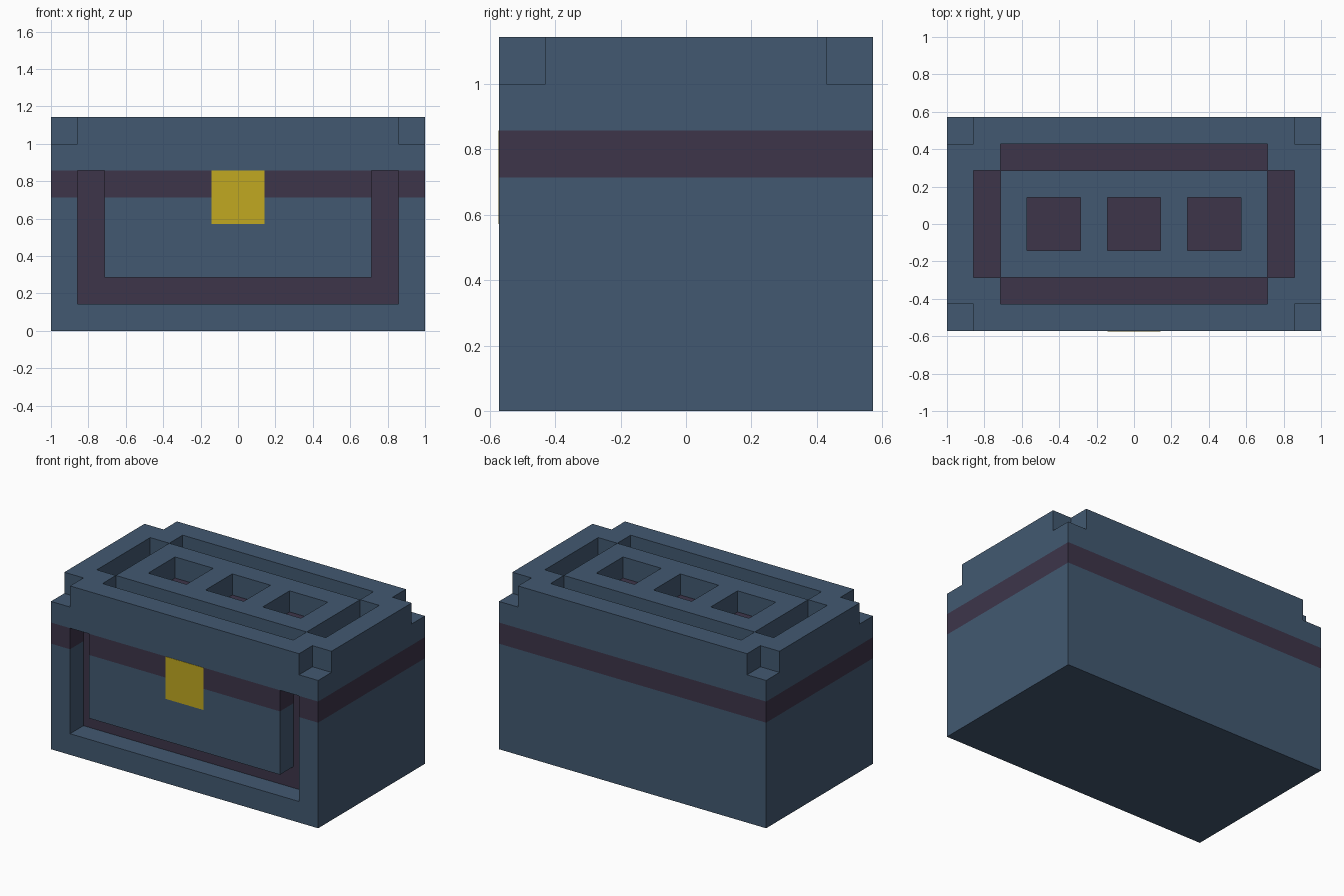
import bpy, bmesh
from mathutils import Vector

U = 1 / 7  # one block unit; the chest is 14 x 8 x 8 blocks

if "Cube" in bpy.data.objects:
    bpy.data.objects.remove(bpy.data.objects["Cube"], do_unlink=True)


def material(name, rgb):
    lin = [(c / 255 / 12.92) if c < 11 else ((c / 255 + 0.055) / 1.055) ** 2.4 for c in rgb]
    m = bpy.data.materials.new(name)
    m.use_nodes = True
    m.diffuse_color = (*lin, 1)
    bsdf = next(n for n in m.node_tree.nodes if n.type == 'BSDF_PRINCIPLED')
    bsdf.inputs["Base Color"].default_value = (*lin, 1)
    return m


blue = material("slate blue", (66, 89, 113))
plum = material("dark plum", (61, 53, 74))
gold = material("gold", (193, 168, 33))


def box(name, lo, hi):
    """Axis-aligned box between two corners, in block units."""
    lo, hi = Vector(lo), Vector(hi)
    bm = bmesh.new()
    bmesh.ops.create_cube(bm, size=1)
    for v in bm.verts:
        v.co = [(a + b) / 2 + c * (b - a) for a, b, c in zip(lo, hi, v.co)]
    me = bpy.data.meshes.new(name)
    bm.to_mesh(me)
    bm.free()
    ob = bpy.data.objects.new(name, me)
    bpy.context.collection.objects.link(ob)
    return ob


chest = box("chest", (-7, -4, 0), (7, 4, 8))

# Recesses to carve, all one block deep
cuts = []
for sx in (-1, 1):
    for sy in (-1, 1):  # notched top corners
        x, y = sorted((6 * sx, 8 * sx)), sorted((3 * sy, 5 * sy))
        cuts.append(((x[0], y[0], 7), (x[1], y[1], 9)))
    x = sorted((5 * sx, 6 * sx))
    cuts.append(((x[0], -2, 7), (x[1], 2, 9)))    # lid end groove
    cuts.append(((x[0], -5, 1), (x[1], -3, 6)))   # upright front groove
    y = sorted((2 * sx, 3 * sx))
    cuts.append(((-5, y[0], 7), (5, y[1], 9)))    # lid long groove
cuts.append(((-6, -5, 1), (6, -3, 2)))            # lower front groove
for cx in (-3, 0, 3):                             # square lid wells
    cuts.append(((cx - 1, -1, 7), (cx + 1, 1, 9)))

cutters = []
for lo, hi in cuts:
    cutter = box("recess_cutter", lo, hi)
    cutter.hide_render = True
    cutters.append(cutter)
    mod = chest.modifiers.new("recess", 'BOOLEAN')
    mod.operation = 'DIFFERENCE'
    mod.solver = 'EXACT'
    mod.object = cutter

# Bake the carving and remove the cutters
deps = bpy.context.evaluated_depsgraph_get()
carved = bpy.data.meshes.new_from_object(chest.evaluated_get(deps))
chest.modifiers.clear()
chest.data = carved
carved.name = "chest"
for cutter in cutters:
    bpy.data.objects.remove(cutter, do_unlink=True)

# Cut the band lines and colour the faces by position and direction
carved.materials.clear()
carved.materials.append(blue)
carved.materials.append(plum)
bm = bmesh.new()
bm.from_mesh(carved)
bmesh.ops.triangulate(bm, faces=bm.faces[:])
for z in (5, 6):
    bmesh.ops.bisect_plane(bm, geom=bm.verts[:] + bm.edges[:] + bm.faces[:],
                           plane_co=(0, 0, z), plane_no=(0, 0, 1), dist=1e-4)
bm.normal_update()
for f in bm.faces:
    c, n = f.calc_center_median(), f.normal
    band = abs(n.z) < 0.5 and 5 < c.z < 6
    lid_floor = n.z > 0.5 and abs(c.z - 7) < 0.01 and abs(c.x) < 6
    front_floor = n.y < -0.5 and abs(c.y + 3) < 0.01 and c.z < 6
    f.material_index = int(band or lid_floor or front_floor)
    f.smooth = False
bmesh.ops.join_triangles(bm, faces=[f for f in bm.faces if len(f.verts) == 3],
                         cmp_materials=True, angle_face_threshold=0.01,
                         angle_shape_threshold=0.7)
bmesh.ops.scale(bm, vec=(U, U, U), verts=bm.verts[:])
bm.to_mesh(carved)
bm.free()

# Thin latch plate on the front
latch = box("latch", (-1, -4.015, 4), (1, -3.99, 6))
latch.data.materials.append(gold)
for v in latch.data.vertices:
    v.co *= U
